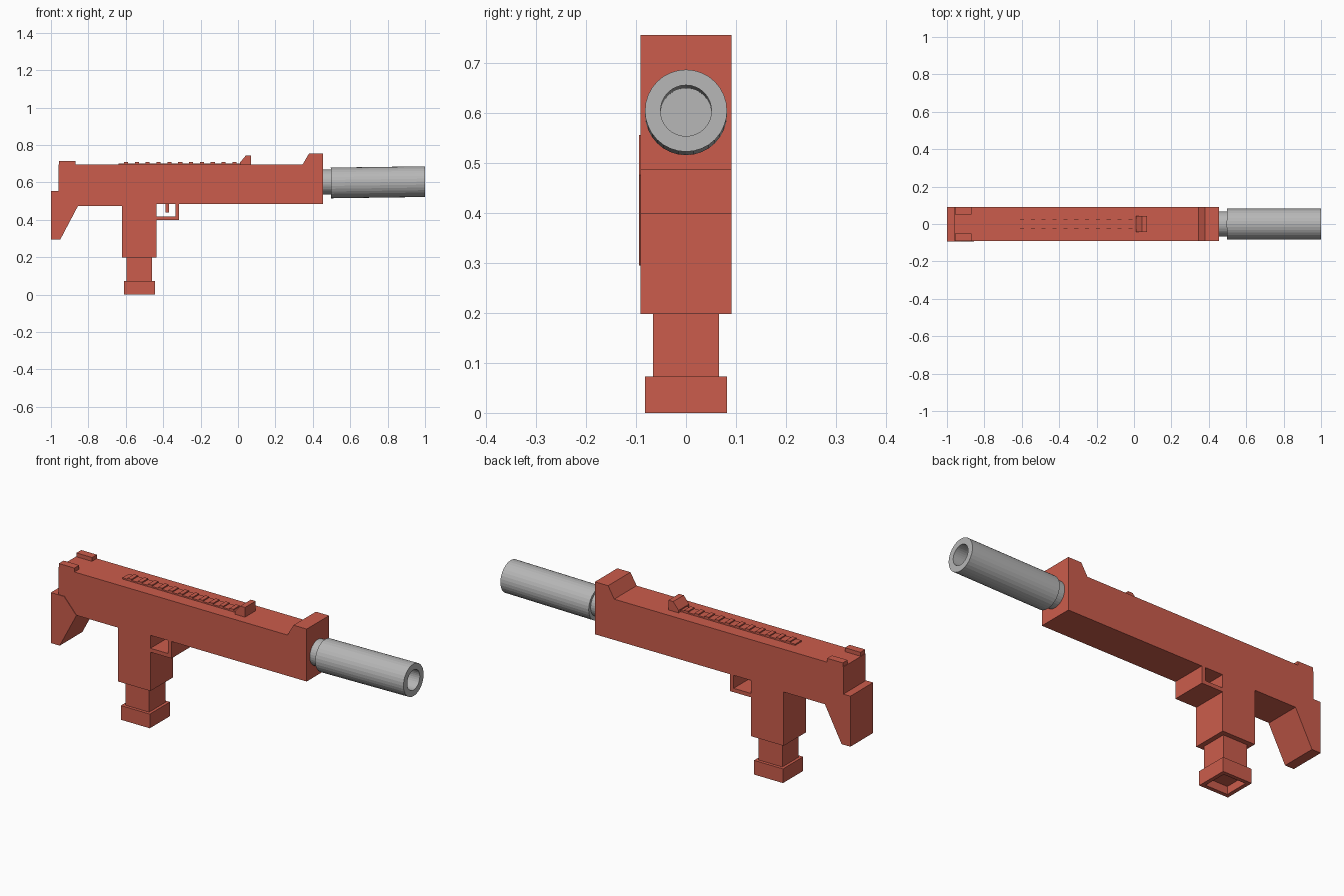
import bpy, bmesh, math
from mathutils import Matrix

cube = bpy.data.objects.get("Cube")
if cube:
    bpy.data.objects.remove(cube, do_unlink=True)


def material(name, rgb):
    m = bpy.data.materials.new(name)
    m.use_nodes = True
    m.diffuse_color = (*rgb, 1)
    m.node_tree.nodes["Principled BSDF"].inputs["Base Color"].default_value = (*rgb, 1)
    return m


RED = material("brick_red", (0.6, 0.108, 0.072))
GREY = material("light_grey", (0.47, 0.47, 0.47))


def finish(name, bm, mat):
    bmesh.ops.recalc_face_normals(bm, faces=bm.faces)
    mesh = bpy.data.meshes.new(name)
    bm.to_mesh(mesh)
    bm.free()
    mesh.materials.append(mat)
    ob = bpy.data.objects.new(name, mesh)
    bpy.context.collection.objects.link(ob)
    return ob


def extrude(name, profile, y0, y1, mat=RED):
    """Side profile in x and z, pushed from y0 to y1."""
    bm = bmesh.new()
    face = bm.faces.new([bm.verts.new((x, y0, z)) for x, z in profile])
    new = bmesh.ops.extrude_face_region(bm, geom=[face])["geom"]
    bmesh.ops.translate(bm, vec=(0, y1 - y0, 0),
                        verts=[v for v in new if isinstance(v, bmesh.types.BMVert)])
    return finish(name, bm, mat)


def box(name, x0, x1, y0, y1, z0, z1):
    return extrude(name, [(x0, z0), (x1, z0), (x1, z1), (x0, z1)], y0, y1)


def lathe(name, profile, z_start, tilt, mat, sides=32):
    """Profile of (x, radius) spun about the barrel axis."""
    bm = bmesh.new()
    x0 = profile[0][0]
    verts = [bm.verts.new((x - x0, 0, r)) for x, r in profile]
    edges = [bm.edges.new(pair) for pair in zip(verts, verts[1:])]
    bmesh.ops.spin(bm, geom=verts + edges, axis=(1, 0, 0), cent=(0, 0, 0),
                   angle=math.tau, steps=sides, use_duplicate=False)
    bmesh.ops.remove_doubles(bm, verts=bm.verts, dist=1e-4)
    bm.transform(Matrix.Translation((x0, 0, z_start)) @ Matrix.Rotation(-tilt, 4, "Y"))
    return finish(name, bm, mat)


W = 0.091

# Receiver with the raised front block, and the grip below it
extrude("receiver", [(-0.96, 0.475), (-0.435, 0.475), (-0.435, 0.485), (0.455, 0.485),
                     (0.455, 0.755), (0.38, 0.755), (0.345, 0.695), (-0.96, 0.695)], -W, W)
box("grip", -0.62, -0.435, -W, W, 0.198, 0.475)

# Rear stock
extrude("stock", [(-1, 0.295), (-0.95, 0.295), (-0.855, 0.475), (-0.925, 0.555),
                  (-1, 0.555)], -0.094, W)

# Trigger and its guard
extrude("trigger_guard", [(-0.435, 0.398), (-0.315, 0.398), (-0.315, 0.485),
                          (-0.335, 0.485), (-0.335, 0.418), (-0.435, 0.418)], -W, W)
box("trigger", -0.387, -0.37, -0.015, 0.015, 0.44, 0.485)

# Magazine, with a base hollowed from below
box("magazine", -0.595, -0.46, -0.066, 0.066, 0.073, 0.198)
base = box("magazine_base", -0.61, -0.445, -0.082, 0.082, 0, 0.073)
bm = bmesh.new()
bm.from_mesh(base.data)
bottom = min(bm.faces, key=lambda f: f.calc_center_median().z)
bmesh.ops.inset_region(bm, faces=[bottom], thickness=0.028)
cap = bmesh.ops.extrude_face_region(bm, geom=[bottom])["geom"]
bmesh.ops.translate(bm, vec=(0, 0, 0.04),
                    verts=[v for v in cap if isinstance(v, bmesh.types.BMVert)])
if bottom.is_valid:
    bmesh.ops.delete(bm, geom=[bottom], context="FACES_ONLY")
bm.to_mesh(base.data)
bm.free()

# Rear sights on both sides
for side, s in (("left", 1), ("right", -1)):
    y0, y1 = sorted((s * 0.052, s * W))
    box("rear_sight_" + side, -0.957, -0.868, y0, y1, 0.69, 0.715)

# Top rail with ribs, and the front sight
box("top_rail", -0.64, 0.015, -0.026, 0.026, 0.69, 0.702)
for i in range(11):
    x = -0.61 + i * 0.058
    box("rail_rib_%d" % (i + 1), x, x + 0.022, -0.026, 0.026, 0.7, 0.708)
extrude("front_sight", [(0.012, 0.69), (0.07, 0.69), (0.07, 0.745), (0.043, 0.745),
                        (0.012, 0.708)], -0.043, 0.043)

# Barrel neck and the slightly tilted hollow barrel
lathe("barrel_neck", [(0.44, 0), (0.44, 0.066), (0.51, 0.066), (0.51, 0)], 0.602, 0, GREY)
lathe("barrel", [(0.497, 0), (0.497, 0.082), (1, 0.082), (1, 0.051), (0.56, 0.051),
                 (0.56, 0)], 0.597, 0.014, GREY)
